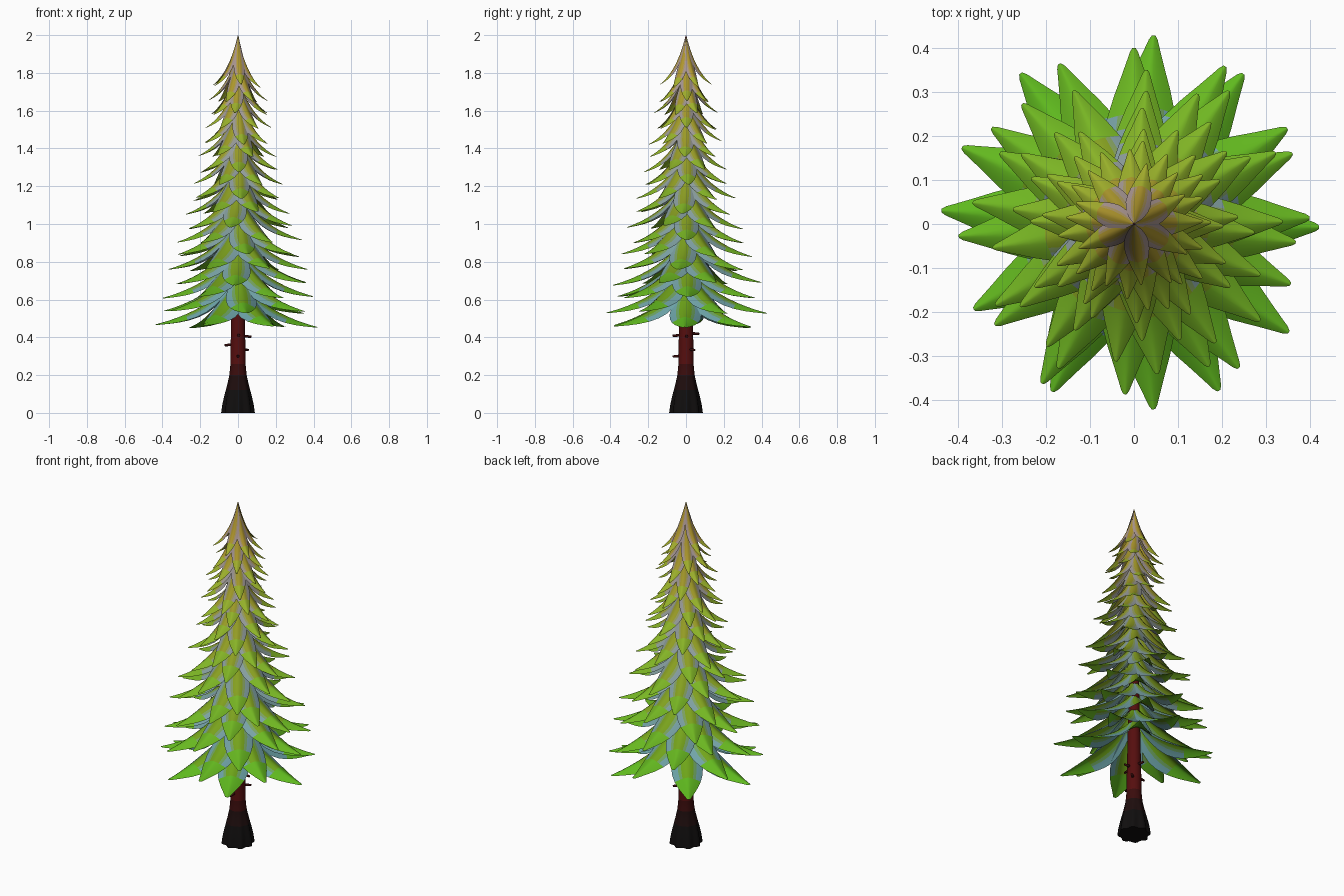
import bpy, bmesh, math, random
from mathutils import Vector, Matrix

if "Cube" in bpy.data.objects:
    bpy.data.objects.remove(bpy.data.objects["Cube"])

random.seed(4)


def material(name, rgb):
    m = bpy.data.materials.new(name)
    lin = [(c / 255 / 12.92 if c < 11 else ((c / 255 + .055) / 1.055) ** 2.4) for c in rgb]
    m.diffuse_color = (*lin, 1)
    m.use_nodes = True
    m.node_tree.nodes["Principled BSDF"].inputs["Base Color"].default_value = m.diffuse_color
    return m


def mix(a, b, t):
    return [p + (q - p) * t for p, q in zip(a, b)]


def interp(table, x):
    for (x0, y0), (x1, y1) in zip(table, table[1:]):
        if x <= x1:
            return y0 + (y1 - y0) * (x - x0) / (x1 - x0)
    return table[-1][1]


def finish(bm, name, mats):
    me = bpy.data.meshes.new(name)
    bm.normal_update()
    bm.to_mesh(me)
    bm.free()
    for m in mats:
        me.materials.append(m)
    ob = bpy.data.objects.new(name, me)
    bpy.context.collection.objects.link(ob)
    for p in me.polygons:
        p.use_smooth = True
    return ob


# Trunk: tapered column with a lobed, flared root base
bark = [material("bark_%d" % i, c) for i, c in
        enumerate([(16, 14, 14), (30, 13, 13), (58, 12, 12), (85, 14, 14)])]
rings = [(0, .082), (.04, .078), (.08, .071), (.12, .062), (.16, .053), (.20, .045), (.26, .040),
         (.36, .039), (.5, .036), (.8, .030), (1.2, .022), (1.6, .012), (1.85, .006), (2.0, .001)]
SIDES = 40
bm = bmesh.new()
loops = []
for z, r in rings:
    lobe = .09 * max(0, 1 - z / .24)
    loop = []
    for k in range(SIDES):
        a = 2 * math.pi * k / SIDES
        rr = r * (1 + lobe * math.cos(8 * a))
        loop.append(bm.verts.new((rr * math.cos(a), rr * math.sin(a), z)))
    loops.append(loop)
bm.faces.new(loops[0][::-1])
bm.faces.new(loops[-1])
for i, (lo, hi) in enumerate(zip(loops, loops[1:])):
    band = 0 if rings[i][0] < .1 else 1 if rings[i][0] < .18 else 2 if rings[i][0] < .25 else 3
    for k in range(SIDES):
        n = (k + 1) % SIDES
        bm.faces.new((lo[k], lo[n], hi[n], hi[k])).material_index = band
trunk = finish(bm, "trunk", bark)
trunk.data.polygons[0].use_smooth = False

# Broken twig stubs on the bare trunk
bm = bmesh.new()
for az, z in [(180, .36), (5, .405), (40, .335), (-90, .30), (95, .42), (-85, .41)]:
    rot = Matrix.Rotation(math.radians(az), 4, 'Z') @ Matrix.Translation((.048, 0, z)) \
        @ Matrix.Rotation(math.radians(95), 4, 'Y')
    bmesh.ops.create_cone(bm, cap_ends=True, segments=8, radius1=.008, radius2=.006, depth=.045, matrix=rot)
finish(bm, "twig_stubs", [bark[2]])

# Leaf-like boughs: arched blades that hang out and down from the trunk
WIDTH = [(0, .06), (.08, .24), (.18, .5), (.35, .84), (.48, .99), (.56, 1), (.66, .9), (.78, .66),
         (.9, .34), (.97, .16), (.99, .11), (1, .05)]
REACH = [(.47, .43), (.61, .41), (.76, .375), (.93, .33), (1.05, .285), (1.17, .25), (1.27, .225),
         (1.38, .205), (1.5, .18), (1.64, .16), (1.74, .135)]
STEPS = [0, .06, .12, .2, .3, .4, .5, .6, .7, .8, .88, .95, .985, 1]
COLS = 10


def add_bough(bm, az, ztip, reach, drop, half):
    p0, p1, p2 = Vector((.002, ztip + drop)), Vector((.33 * reach, ztip + .28 * drop)), Vector((reach, ztip))
    ca, sa = math.cos(az), math.sin(az)
    grid = []
    for t in STEPS:
        p = p0 * (1 - t) ** 2 + p1 * 2 * t * (1 - t) + p2 * t * t
        d = ((p1 - p0) * (1 - t) + (p2 - p1) * t).normalized()
        w = half * interp(WIDTH, t)
        row = []
        for c in range(COLS + 1):
            u = 2 * c / COLS - 1
            sag = .5 * w * abs(u) ** 1.4
            r, z, s = p.x + d.y * sag, p.y - d.x * sag, u * w
            row.append(bm.verts.new((r * ca - s * sa, r * sa + s * ca, z)))
        grid.append(row)
    for i in range(len(STEPS) - 1):
        for c in range(COLS):
            f = bm.faces.new((grid[i][c], grid[i + 1][c], grid[i + 1][c + 1], grid[i][c + 1]))
            off = abs(c + .5 - COLS / 2) / (COLS / 2)
            f.material_index = 2 if STEPS[i] >= .7 else 0 if off < .4 else 3 if off < .7 else 1


# Compass directions of the boughs, repeating every four tiers
HEADINGS = [(359, 54, 127, 176, 244, 297), (32, 84, 156, 208, 276, 325),
            (2, 60, 115, 184, 240, 306), (24, 90, 146, 216, 267, 339)]
TIERS = 18
for i in range(TIERS):
    k = i / (TIERS - 1)
    ztip = .46 + 1.27 * k
    mid = mix((110, 165, 25), (175, 150, 45), k)
    edge = mix((110, 165, 170), (170, 150, 145), k)
    tip = mix((95, 185, 30), (165, 175, 45), k)
    mats = [material("bough_%s_%d" % (n, i), c) for n, c in
            (("mid", mid), ("edge", edge), ("tip", tip), ("side", mix(mid, edge, .5)))]
    bm = bmesh.new()
    for heading in HEADINGS[i % 4]:
        az = math.radians(heading + (random.uniform(-6, 6) if i > 3 else 0))
        add_bough(bm, az, ztip + random.uniform(-.01, .01),
                  interp(REACH, ztip) * random.uniform(.97, 1.03), .26, .085 - .056 * k)
    finish(bm, "bough_tier_%02d" % (i + 1), mats)

# Thin reddish leading shoot at the top
bm = bmesh.new()
bmesh.ops.create_cone(bm, cap_ends=True, segments=10, radius1=.012, radius2=.001, depth=.12,
                      matrix=Matrix.Translation((0, 0, 1.94)))
finish(bm, "top_shoot", [material("shoot", (120, 35, 50))])
